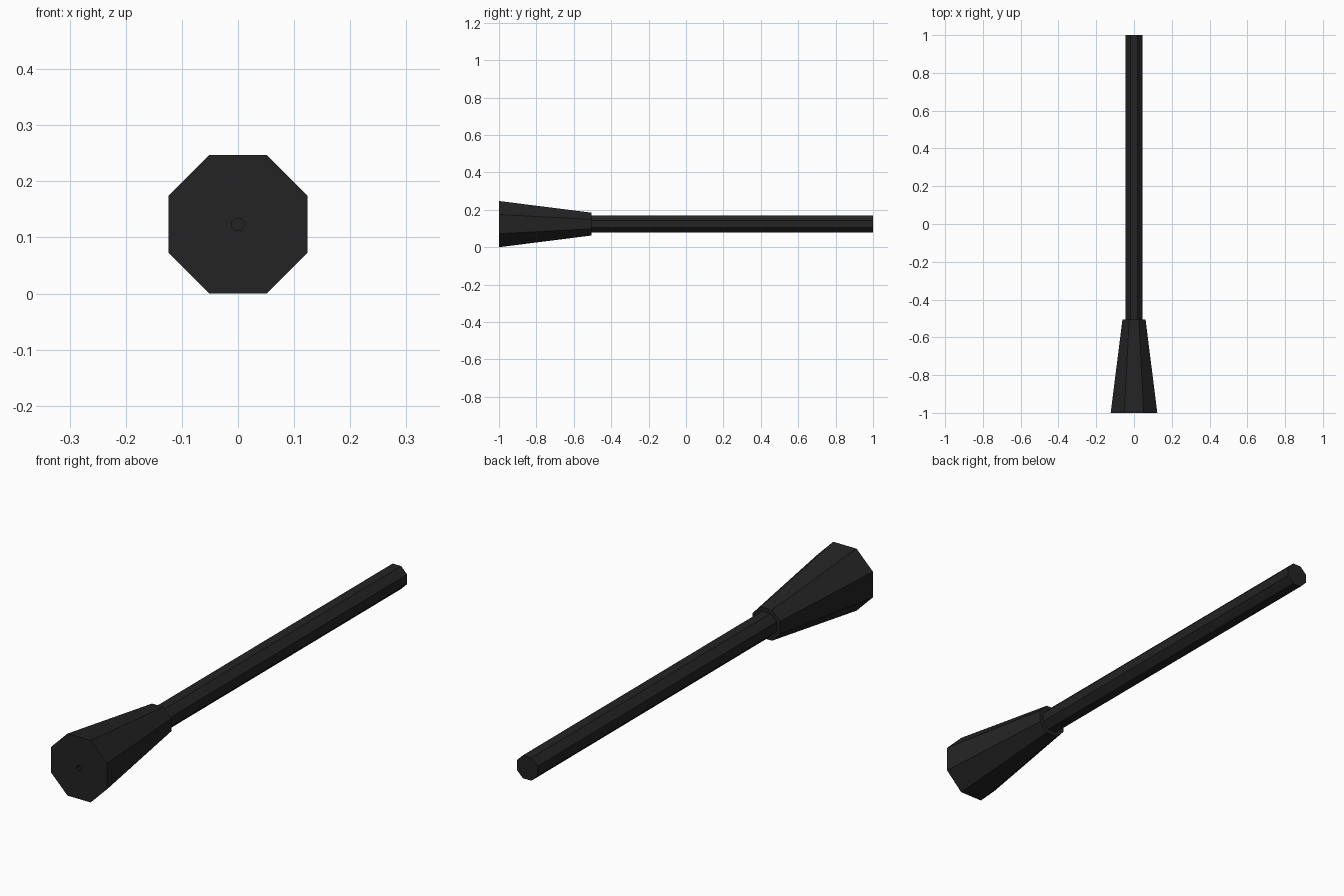
import bpy, bmesh, math

if "Cube" in bpy.data.objects:
    bpy.data.objects.remove(bpy.data.objects["Cube"])

SIDES = 8
CZ = 0.1235  # height of the long axis

mat = bpy.data.materials.new("matte black")
mat.diffuse_color = (0.0168, 0.0168, 0.0168, 1)
mat.use_nodes = True
mat.node_tree.nodes["Principled BSDF"].inputs["Base Color"].default_value = mat.diffuse_color


def loft(name, profile):
    """Octagonal rings along y from (y, apothem) pairs, capped at both ends."""
    bm = bmesh.new()
    rings = []
    for y, apothem in profile:
        r = apothem / math.cos(math.pi / SIDES)
        angles = [(i + 0.5) * math.tau / SIDES for i in range(SIDES)]
        rings.append([bm.verts.new((r * math.cos(a), y, CZ + r * math.sin(a))) for a in angles])
    for a, b in zip(rings, rings[1:]):
        for i in range(SIDES):
            j = (i + 1) % SIDES
            bm.faces.new((a[i], a[j], b[j], b[i]))
    bm.faces.new(rings[0])
    bm.faces.new(rings[-1])
    bmesh.ops.recalc_face_normals(bm, faces=bm.faces)
    mesh = bpy.data.meshes.new(name)
    bm.to_mesh(mesh)
    bm.free()
    mesh.materials.append(mat)
    ob = bpy.data.objects.new(name, mesh)
    bpy.context.collection.objects.link(ob)
    return ob


# flared head with a small bore sunk into its front face
loft("flared_head", [(-0.95, 0.0105), (-1.0, 0.0105), (-1.0, 0.1235), (-0.505, 0.061)])

# straight rod seated in the back of the head
loft("rod", [(-0.52, 0.0455), (1.0, 0.0455)])
